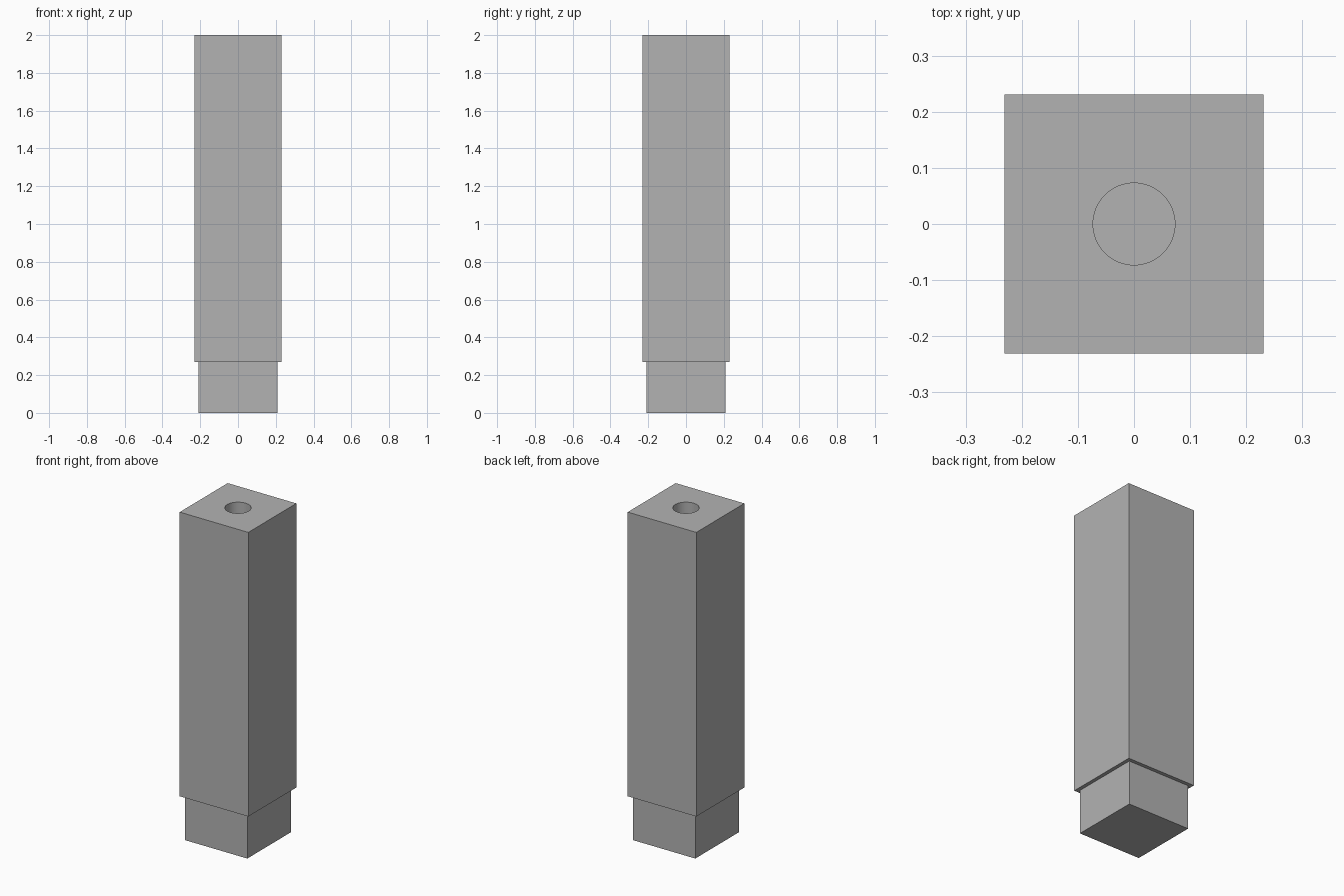
import bpy
import bmesh
import math

cube = bpy.data.objects.get("Cube")
if cube:
    bpy.data.objects.remove(cube, do_unlink=True)

BODY, PEG, SHOULDER, TOP = 0.231, 0.209, 0.27, 2.0
HOLE_RADIUS, HOLE_FLOOR, SIDES = 0.073, 1.5, 64

grey = bpy.data.materials.new("plain_grey")
grey.use_nodes = True
colour = (0.45, 0.45, 0.45, 1)
grey.diffuse_color = colour
grey.node_tree.nodes["Principled BSDF"].inputs["Base Color"].default_value = colour


def square(bm, half, z):
    return [bm.verts.new((half * x, half * y, z))
            for x, y in ((-1, -1), (1, -1), (1, 1), (-1, 1))]


def circle(bm, radius, z):
    return [bm.verts.new((radius * math.cos(a), radius * math.sin(a), z))
            for a in (math.tau * i / SIDES for i in range(SIDES))]


def bridge(bm, a, b):
    for i in range(len(a)):
        j = (i + 1) % len(a)
        bm.faces.new((a[i], a[j], b[j], b[i]))


def loop_edges(bm, verts):
    return [bm.edges.get((verts[i - 1], verts[i])) for i in range(len(verts))]


# Stepped square post: peg, shoulder and body in one shell
bm = bmesh.new()
rings = [square(bm, h, z) for h, z in
         ((PEG, 0), (PEG, SHOULDER), (BODY, SHOULDER), (BODY, TOP))]
for lower, upper in zip(rings, rings[1:]):
    bridge(bm, lower, upper)
bm.faces.new(rings[0])

# Round blind hole in the top
rim = circle(bm, HOLE_RADIUS, TOP)
floor = circle(bm, HOLE_RADIUS, HOLE_FLOOR)
bridge(bm, rim, floor)
bm.faces.new(floor)

# Flat top around the hole
bmesh.ops.triangle_fill(bm, use_beauty=True, normal=(0, 0, 1),
                        edges=loop_edges(bm, rings[-1]) + loop_edges(bm, rim))
bmesh.ops.recalc_face_normals(bm, faces=bm.faces)

mesh = bpy.data.meshes.new("post")
bm.to_mesh(mesh)
bm.free()
mesh.materials.append(grey)
post = bpy.data.objects.new("post", mesh)
bpy.context.collection.objects.link(post)

# Smooth hole wall, sharp corners
bpy.ops.object.select_all(action="DESELECT")
post.select_set(True)
bpy.context.view_layer.objects.active = post
bpy.ops.object.shade_smooth_by_angle(angle=math.radians(30))
